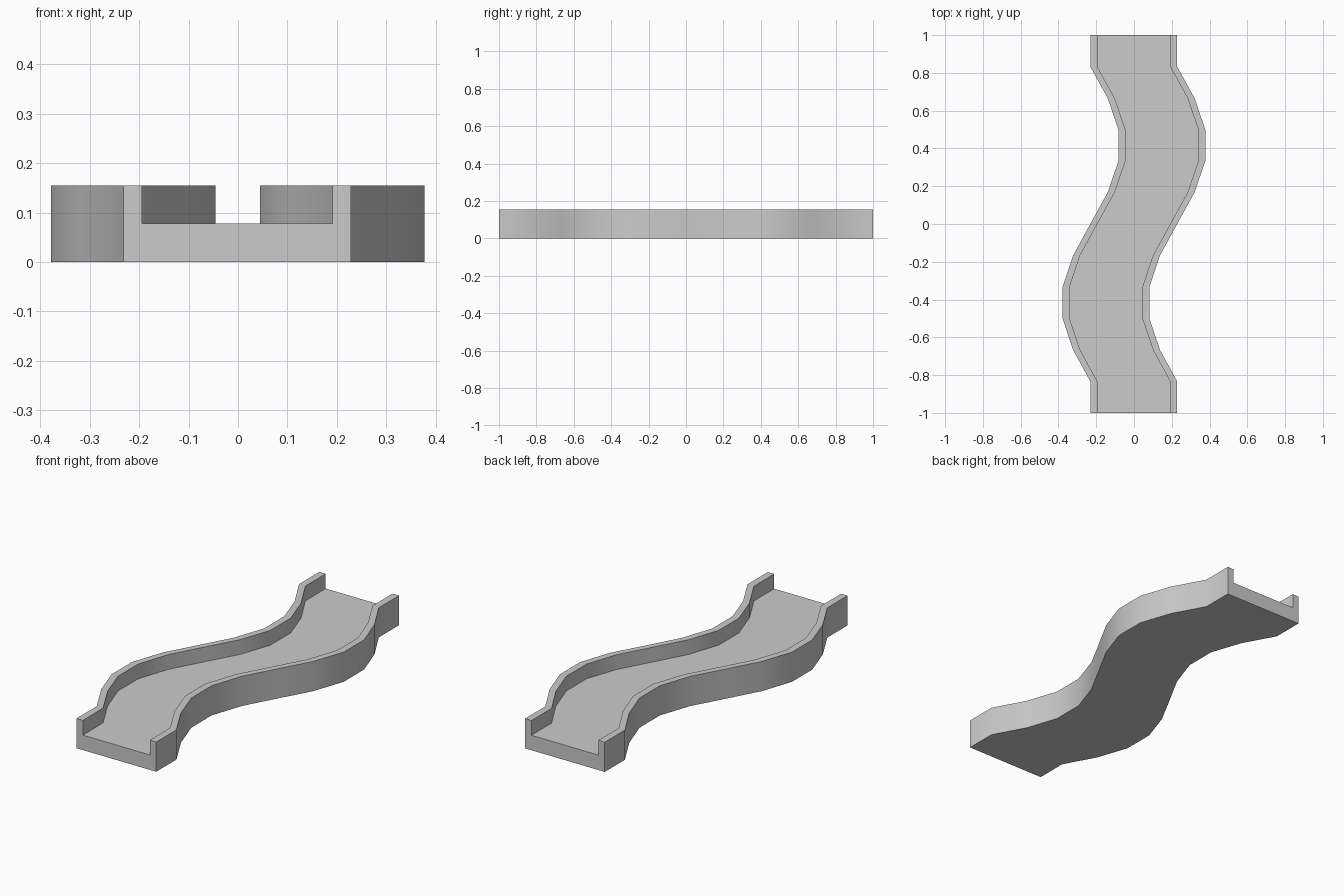
import bpy, bmesh, math

if "Cube" in bpy.data.objects:
    bpy.data.objects.remove(bpy.data.objects["Cube"])

STEPS = 12
# U-shaped channel cross-section (x, z)
PROFILE = [(-0.2315, 0), (0.2285, 0), (0.2285, 0.155), (0.1915, 0.155),
           (0.1915, 0.078), (-0.1945, 0.078), (-0.1945, 0.155), (-0.2315, 0.155)]


def sway(k):
    # straight end pieces, one full sine wave between them
    if k in (0, STEPS):
        return 0.0
    s = -math.sin(math.radians(36 * (k - 1)))
    return s * (0.1565 if s > 0 else 0.1545)


# Sweep the section along the winding path
bm = bmesh.new()
rings = []
for k in range(STEPS + 1):
    y = -1 + 2 * k / STEPS
    rings.append([bm.verts.new((x + sway(k), y, z)) for x, z in PROFILE])
n = len(PROFILE)
for a, b in zip(rings, rings[1:]):
    for i in range(n):
        j = (i + 1) % n
        bm.faces.new((a[i], a[j], b[j], b[i]))

# End caps
bm.faces.new(rings[0])
bm.faces.new(rings[-1][::-1])
bmesh.ops.recalc_face_normals(bm, faces=bm.faces)

mesh = bpy.data.meshes.new("winding_channel")
bm.to_mesh(mesh)
bm.free()
channel = bpy.data.objects.new("winding_channel", mesh)
bpy.context.collection.objects.link(channel)

# Smooth bends, sharp rims
bpy.context.view_layer.objects.active = channel
channel.select_set(True)
bpy.ops.object.shade_smooth_by_angle(angle=math.radians(30))
